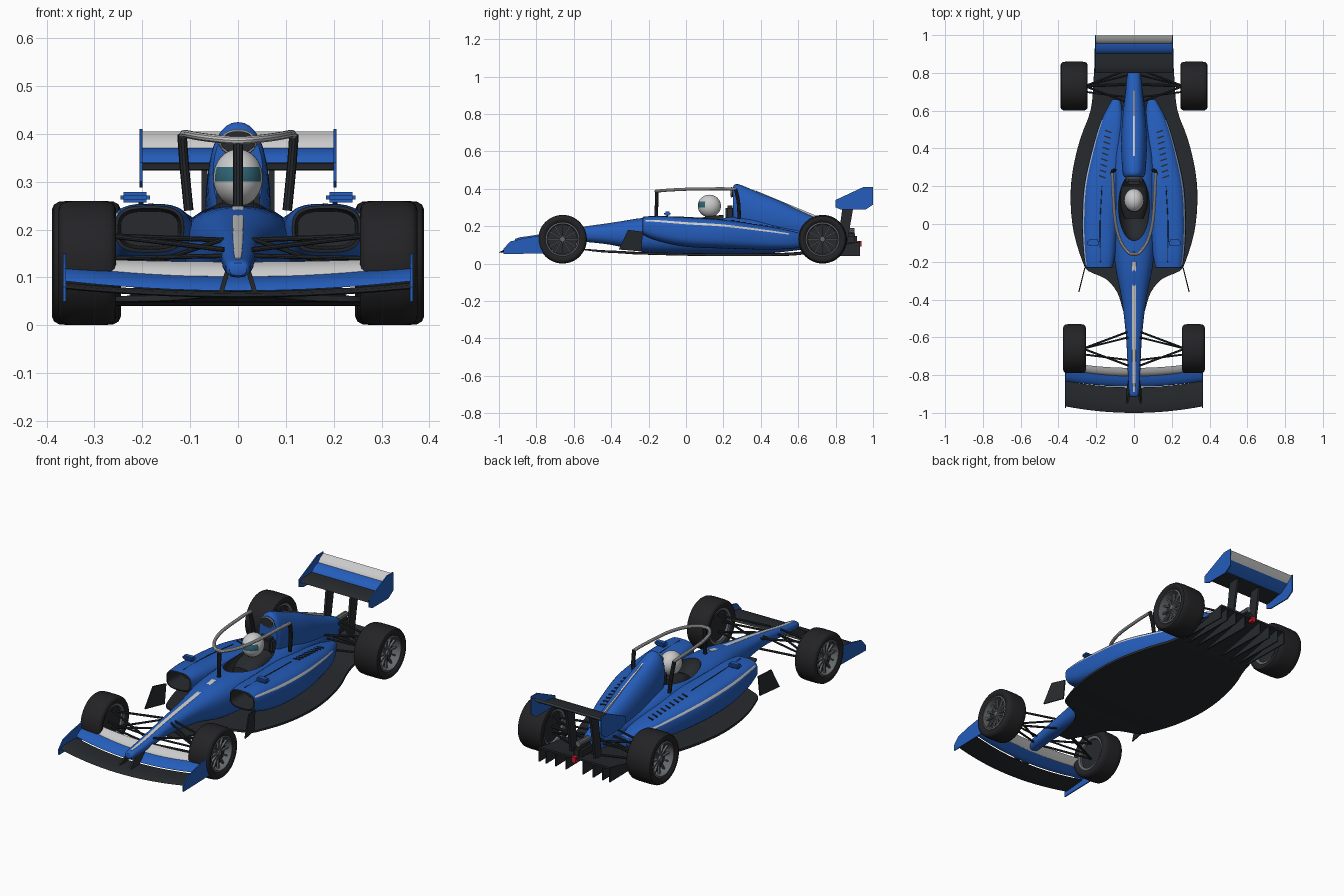
import bpy, bmesh, math
from mathutils import Vector, Matrix

if "Cube" in bpy.data.objects:
    bpy.data.objects.remove(bpy.data.objects["Cube"])

def mat(name, c):
    m = bpy.data.materials.new(name)
    m.diffuse_color = (*c, 1)
    m.use_nodes = True
    m.node_tree.nodes["Principled BSDF"].inputs["Base Color"].default_value = m.diffuse_color
    return m

BLUE = mat("blue_paint", (.018, .11, .5))
WHITE = mat("white_paint", (.8, .8, .8))
DARK = mat("carbon", (.02, .023, .027))
TYRE = mat("rubber", (.017, .017, .019))
GREY = mat("rim_grey", (.13, .14, .15))
TEAL = mat("visor_tint", (.03, .13, .18))
RED = mat("red_lamp", (.6, .01, .02))

def make(name, bm, *mats, mirror=False):
    bmesh.ops.recalc_face_normals(bm, faces=bm.faces)
    me = bpy.data.meshes.new(name)
    bm.to_mesh(me)
    bm.free()
    ob = bpy.data.objects.new(name, me)
    bpy.context.collection.objects.link(ob)
    for m in mats:
        me.materials.append(m)
    if mirror:
        ob.modifiers.new("mirror", 'MIRROR')
    return ob

def smooth_rows(rows, n):
    out = []
    for i in range(len(rows) - 1):
        a, b, c, d = (rows[max(0, min(len(rows) - 1, i + k))] for k in (-1, 0, 1, 2))
        for s in range(n):
            t = s / n
            out.append([.5 * (2*q + (r-p)*t + (2*p-5*q+4*r-u)*t*t + (3*q-p-3*r+u)*t**3)
                        for p, q, r, u in zip(a, b, c, d)])
    return out + [rows[-1]]

def skin(bm, rings, caps=(True, True), paint=None):
    vs = [[bm.verts.new(p) for p in r] for r in rings]
    n = len(vs[0])
    for i in range(len(vs) - 1):
        for k in range(n):
            f = bm.faces.new((vs[i][k], vs[i][(k+1) % n], vs[i+1][(k+1) % n], vs[i+1][k]))
            if paint:
                f.material_index = paint(rings[i][0][1], k)
    for on, r in zip(caps, (vs[0], vs[-1])):
        if on:
            bm.faces.new(r)

# rows: (y, centre x, half width, z bottom, z top), superellipse sections
def loft(name, rows, *mats, power=2.5, steps=4, segs=32, mirror=False, **kw):
    rings = []
    for y, cx, w, z0, z1 in smooth_rows(rows, steps):
        ring = []
        for k in range(segs):
            t = math.tau * k / segs
            c, s = math.cos(t), math.sin(t)
            ring.append((cx + w * math.copysign(abs(c)**(2/power), c), y,
                         (z0+z1)/2 + (z1-z0)/2 * math.copysign(abs(s)**(2/power), s)))
        rings.append(ring)
    bm = bmesh.new()
    skin(bm, rings, **kw)
    return make(name, bm, *mats, mirror=mirror)

def plate(name, x, pts, m, thick=.006, splay=(0, 0), mirror=True):
    bm = bmesh.new()   # splay: x shift per unit y and z from first point
    y0, z0 = pts[0]
    skin(bm, [[(x + dx + splay[0]*(y-y0) + splay[1]*(z-z0), y, z) for y, z in pts]
              for dx in (-thick/2, thick/2)])
    return make(name, bm, m, mirror=mirror)

def wing(name, half, le, te, m, sweep=0, rise=0, thick=.008):
    rings = []
    for i in range(17):
        u = i / 8 - 1
        ring = []
        for s, h in ((0, 0), (.1, .6), (.35, 1), (.7, .6), (1, .05), (.7, -.2), (.35, -.4), (.1, -.4)):
            ring.append((u*half, le[0] + (te[0]-le[0])*s + sweep*u*u,
                         le[1] + (te[1]-le[1])*s + rise*u*u + thick*h))
        rings.append(ring)
    bm = bmesh.new()
    skin(bm, rings)
    return make(name, bm, m)

def tube(name, pts, r, m, steps=1, mirror=False, flat=1):
    pts = [Vector(p) for p in smooth_rows(pts, steps)]
    rings = []
    for i, p in enumerate(pts):
        d = (pts[min(i+1, len(pts)-1)] - pts[max(i-1, 0)]).normalized()
        a = d.cross(Vector((0, 0, 1)) if abs(d.z) < .9 else Vector((0, 1, 0))).normalized()
        b = d.cross(a)
        rings.append([p + r*(a*math.cos(math.tau*k/10) + b*flat*math.sin(math.tau*k/10)) for k in range(10)])
    bm = bmesh.new()
    skin(bm, rings)
    return make(name, bm, m, mirror=mirror)

def box(name, c, size, m, mirror=False, bevel=0, rot=0):
    bm = bmesh.new()
    bmesh.ops.create_cube(bm, size=1, matrix=Matrix.Translation(c) @ Matrix.Rotation(rot, 4, 'Z') @ Matrix.Diagonal((*size, 1)))
    if bevel:
        bmesh.ops.bevel(bm, geom=bm.edges[:], offset=bevel, segments=2, affect='EDGES')
    return make(name, bm, m, mirror=mirror)

def lathe(name, prof, c, m, segs=48):
    bm = bmesh.new()   # prof: closed (radius, x) loop, spun about x
    rings = [[(c[0] + x, c[1] + r*math.cos(math.tau*i/segs), c[2] + r*math.sin(math.tau*i/segs))
              for r, x in prof] for i in range(segs + 1)]
    skin(bm, rings, caps=(False, False))
    bmesh.ops.remove_doubles(bm, verts=bm.verts, dist=1e-5)
    return make(name, bm, m, mirror=True)

# monocoque and nose, with cockpit cut out
tub = loft("monocoque", [(-.915, 0, .012, .108, .125), (-.9, 0, .025, .1, .137), (-.8, 0, .032, .105, .152),
    (-.6, 0, .042, .118, .188), (-.4, 0, .065, .1, .217), (-.22, 0, .1, .06, .245), (0, 0, .12, .05, .25),
    (.3, 0, .115, .05, .25), (.5, 0, .08, .06, .215), (.8, 0, .03, .1, .165)], BLUE)
bm = bmesh.new()
bmesh.ops.create_uvsphere(bm, u_segments=40, v_segments=20, radius=1,
    matrix=Matrix.Translation((0, .09, .26)) @ Matrix.Diagonal((.085, .18, .11, 1)))
cutter = make("cockpit_cutter", bm, DARK)
cutter.hide_render = True
mod = tub.modifiers.new("cockpit", 'BOOLEAN')
mod.operation, mod.object, mod.material_mode = 'DIFFERENCE', cutter, 'TRANSFER'
bpy.context.view_layer.objects.active = tub
bpy.ops.object.modifier_apply(modifier="cockpit")
bpy.data.objects.remove(cutter)
loft("nose_stripe", [(-.89, 0, .006, .12, .1405), (-.8, 0, .009, .13, .1535), (-.6, 0, .011, .17, .1895),
    (-.4, 0, .012, .2, .2185), (-.2, 0, .013, .23, .249)], WHITE, power=6)

# engine cover, intake, spine and exhaust
loft("engine_cover", [(.25, 0, .052, .22, .41), (.28, 0, .062, .17, .424), (.4, 0, .068, .14, .375), (.5, 0, .066, .13, .335),
    (.6, 0, .057, .12, .287), (.7, 0, .045, .12, .242), (.8, 0, .035, .12, .2), (.815, 0, .022, .13, .185)], BLUE, power=2.2)
loft("air_intake", [(.238, 0, .036, .36, .405), (.246, 0, .038, .357, .407), (.26, 0, .038, .357, .407)], DARK, power=2, steps=1)
tube("intake_ring", [(.036*math.cos(a*math.pi/12), .243, .382 + .024*math.sin(a*math.pi/12)) for a in range(25)], .004, WHITE)
plate("spine_fin", 0, [(.36, .396), (.71, .25), (.71, .235), (.45, .34)], WHITE, .008, mirror=False)
tube("exhaust", [(0, .78, .172), (0, .9, .176)], .015, GREY)
box("headrest", (0, .235, .27), (.09, .05, .08), DARK, bevel=.012)

# sidepods with inlet ducts, stripe and louvres
pods = [(-.23, .185, .072, .152, .25), (-.15, .183, .085, .12, .254), (0, .18, .095, .09, .247), (.2, .165, .1, .08, .234),
        (.4, .14, .08, .075, .205), (.55, .115, .058, .078, .178), (.66, .093, .022, .095, .148)]
loft("sidepod", pods, BLUE, WHITE, power=3, mirror=True, caps=(False, True),
     paint=lambda y, k: int(k == 2 and -.22 < y < .54))
loft("sidepod_inlet", [(-.23, .185, .072, .152, .25), (-.232, .185, .066, .159, .244), (-.12, .185, .06, .165, .238)],
     DARK, power=3, steps=1, mirror=True, caps=(False, True))
for i in range(9):
    y = .25 + i * .03
    box(f"louvre_{i}", (.168 - .13*(y-.25), y, .229 - .16*(y-.25)), (.036, .007, .006), DARK, mirror=True, rot=.35)
tube("sidepod_seam", [(.178, -.2, .253), (.18, 0, .248), (.17, .2, .235)], .002, DARK, steps=3, mirror=True)

# mirrors
box("mirror", (.215, -.1, .267), (.062, .035, .022), BLUE, mirror=True, bevel=.007)
tube("mirror_stem", [(.2, -.1, .245), (.205, -.1, .262)], .005, DARK, mirror=True)

# floor, diffuser fences and turning vanes
loft("floor", [(-.55, 0, .03, .072, .08), (-.45, 0, .06, .06, .072), (-.36, 0, .09, .055, .068), (-.29, 0, .15, .05, .064),
    (-.25, 0, .24, .048, .062), (-.2, 0, .272, .047, .06), (-.05, 0, .318, .043, .057), (.12, 0, .336, .04, .055), (.28, 0, .325, .04, .055),
    (.45, 0, .285, .04, .056), (.6, 0, .23, .045, .062), (.75, 0, .215, .07, .085), (.93, 0, .205, .108, .118)], DARK, power=14, steps=3)
for i, x in enumerate((.05, .11, .165, .205)):
    plate(f"diffuser_fence_{i}", x, [(.62, .045), (.93, .04), (.93, .115), (.75, .08)], DARK)
plate("turning_vane", .292, [(-.36, .075), (-.24, .065), (-.23, .17), (-.31, .18)], DARK, splay=(-.25, 0))
box("rain_light", (0, .925, .105), (.022, .025, .03), RED)
box("gearbox", (0, .83, .13), (.05, .17, .06), DARK, bevel=.012)

# halo
tube("halo_hoop", [(.115, .27, .397), (.112, .2, .4), (.1, .02, .398), (.072, -.09, .393), (.03, -.15, .388), (0, -.16, .386),
    (-.03, -.15, .388), (-.072, -.09, .393), (-.1, .02, .398), (-.112, .2, .4), (-.115, .27, .397)], .0085, WHITE, steps=4)
tube("halo_leg", [(.117, .265, .398), (.112, .28, .33), (.103, .285, .24)], .01, DARK, steps=3, mirror=True)
tube("halo_strut", [(0, -.155, .385), (0, -.16, .24)], .01, DARK)

# driver helmet with visor band
bm = bmesh.new()
bmesh.ops.create_uvsphere(bm, u_segments=32, v_segments=24, radius=1)
for f in bm.faces:
    c = f.calc_center_median()
    f.material_index = int(-.1 < c.z < .4 and c.y < -.4)
bm.transform(Matrix.Translation((0, .125, .308)) @ Matrix.Diagonal((.052, .062, .06, 1)))
make("helmet", bm, WHITE, TEAL)
loft("driver_torso", [(.03, 0, .05, .17, .22), (.1, 0, .07, .16, .25), (.2, 0, .07, .16, .26)], DARK)

# front wing
wing("front_wing_main", .365, (-1, .06), (-.865, .068), DARK, .035, .018)
wing("front_wing_flap", .36, (-.862, .072), (-.8, .102), BLUE, .03, .02)
wing("front_wing_upper_flap", .36, (-.805, .102), (-.762, .132), WHITE, .03, .008)
plate("front_endplate", .363, [(-.975, .05), (-.975, .08), (-.94, .118), (-.86, .137), (-.77, .152), (-.755, .055)], BLUE)
plate("front_wing_pylon", .036, [(-.96, .066), (-.88, .07), (-.79, .125), (-.87, .125)], DARK, .01, splay=(0, -.3))

# rear wing
wing("rear_wing_lower", .2, (.8, .325), (.905, .34), DARK)
wing("rear_wing_main", .2, (.9, .338), (.965, .372), BLUE, thick=.012)
wing("rear_wing_flap", .2, (.955, .37), (.998, .404), WHITE)
plate("rear_endplate", .203, [(.8, .3), (.8, .34), (.95, .41), (1, .41), (1, .315), (.96, .288), (.83, .288)], BLUE)
plate("rear_wing_pylon", .07, [(.81, .1), (.86, .1), (.9, .332), (.84, .328)], DARK, .012)

# wheels: tyre, rim, spokes, brake cover
for end, cx, y, w in (("front", .315, -.66, .06), ("rear", .317, .73, .072)):
    c = (cx, y, .13)
    half = [(.09, .84), (.1, .97), (.112, 1), (.122, .94), (.128, .8), (.13, .5)]
    lathe(end + "_tyre", [(r, s*w) for r, s in half] + [(r, -s*w) for r, s in half[::-1]], c, TYRE)
    lathe(end + "_rim", [(.091, .86*w), (.083, .9*w), (.079, .3*w), (.079, -.8*w), (.091, -.85*w)], c, GREY)
    lathe(end + "_hub", [(0, .7*w), (.014, .7*w), (.018, .4*w), (.018, .1*w), (0, .1*w)], c, GREY, 20)
    lathe(end + "_brake_cover", [(0, .25*w), (.079, .25*w), (.079, -.6*w), (0, -.6*w)], c, DARK, 40)
    bm = bmesh.new()
    for i in range(12):
        m = Matrix.Translation(c) @ Matrix.Rotation(math.tau*i/12, 4, 'X') @ Matrix.Translation((.5*w, 0, .048))
        bmesh.ops.create_cube(bm, size=1, matrix=m @ Matrix.Diagonal((.012, .007, .07, 1)))
    make(end + "_spokes", bm, GREY, mirror=True)

# suspension arms
for end, hub, y, inner, zs in (("front", .27, -.66, .03, (.178, .125)), ("rear", .26, .73, .025, (.17, .1))):
    for part, zi, zo in (("upper", zs[0], .187), ("lower", zs[1], .098)):
        for side, dy in (("fore", -.09), ("aft", .09)):
            zz = zi - (.02 if end == "front" and part == "upper" and dy < 0 else 0)
            tube(f"{end}_{part}_{side}_arm", [(hub, y, zo), (inner, y + dy, zz)], .0055, DARK, mirror=True)
    tube(end + "_pushrod", [(hub, y, .1), (inner, y + .06, .18)], .005, DARK, mirror=True)
    tube(end + "_track_rod", [(hub, y - .03, .14), (inner, y - .06, .145)], .005, DARK, mirror=True)
tube("driveshaft", [(.27, .73, .13), (.02, .74, .13)], .008, DARK, mirror=True)

# smooth shading with crisp edges
bpy.ops.object.select_all(action='SELECT')
bpy.ops.object.shade_smooth_by_angle(angle=math.radians(35))
